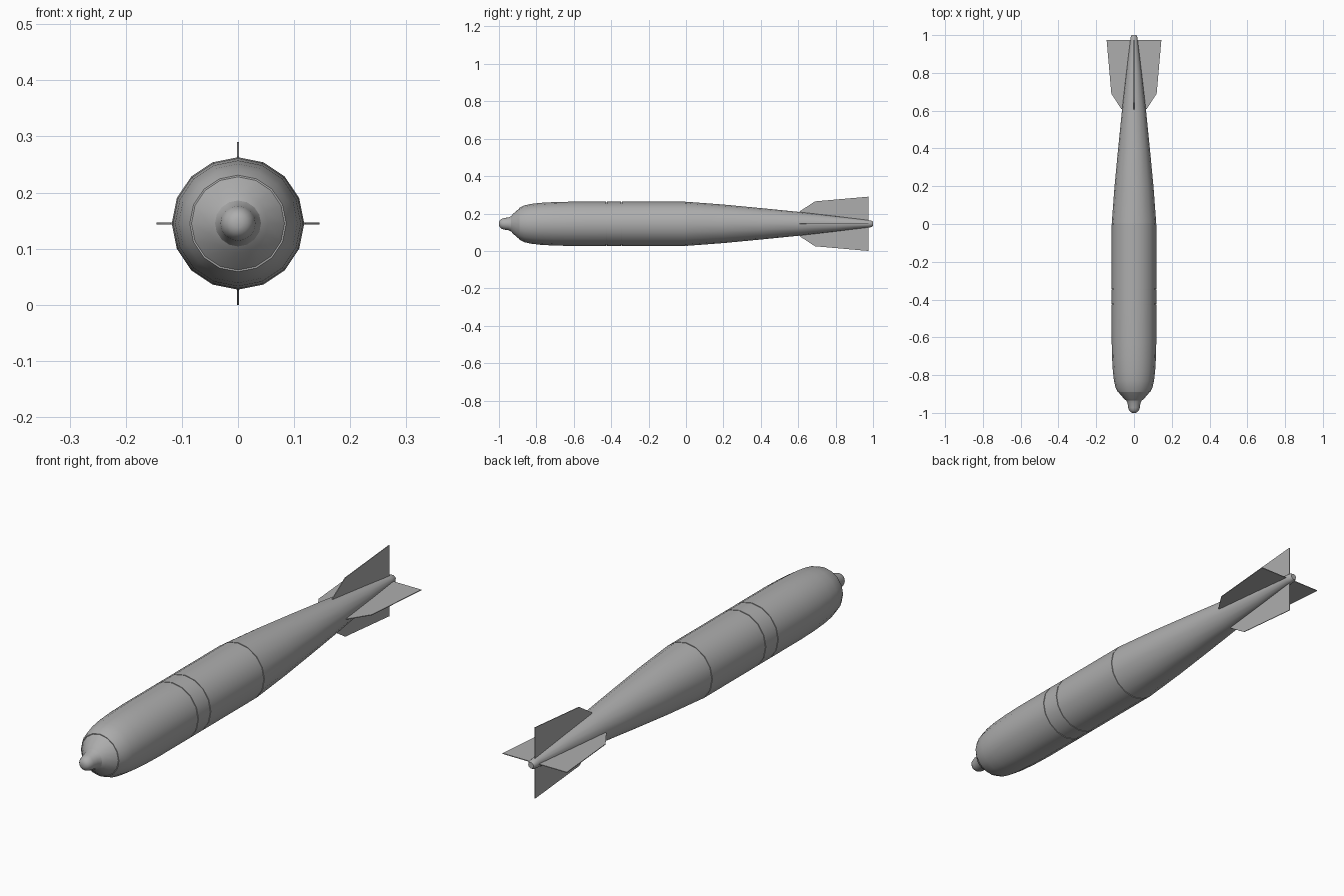
import bpy, bmesh, math
from mathutils import Matrix

cube = bpy.data.objects.get("Cube")
if cube:
    bpy.data.objects.remove(cube)

AXIS_Z = 0.145
SIDES = 16
R = 0.118

grey = bpy.data.materials.new("plain grey")
GREY = (0.42, 0.42, 0.42, 1)
grey.diffuse_color = GREY
grey.use_nodes = True
grey.node_tree.nodes["Principled BSDF"].inputs["Base Color"].default_value = GREY


def finish(bm, name, angle):
    bmesh.ops.recalc_face_normals(bm, faces=bm.faces)
    mesh = bpy.data.meshes.new(name)
    bm.to_mesh(mesh)
    bm.free()
    mesh.materials.append(grey)
    ob = bpy.data.objects.new(name, mesh)
    bpy.context.collection.objects.link(ob)
    bpy.ops.object.select_all(action='DESELECT')
    ob.select_set(True)
    bpy.context.view_layer.objects.active = ob
    bpy.ops.object.shade_smooth_by_angle(angle=math.radians(angle))
    return ob


def lathe(name, profile, angle=32):
    """Turn (y, radius) points around the long axis; both ends are closed."""
    bm = bmesh.new()
    rings = []
    for y, r in profile:
        rings.append([bm.verts.new((r * math.sin(2 * math.pi * i / SIDES), y,
                                    AXIS_Z + r * math.cos(2 * math.pi * i / SIDES)))
                      for i in range(SIDES)])
    for a, b in zip(rings, rings[1:]):
        for i in range(SIDES):
            j = (i + 1) % SIDES
            bm.faces.new((a[i], a[j], b[j], b[i]))
    bm.faces.new(rings[0])
    bm.faces.new(rings[-1])
    return finish(bm, name, angle)


# Nose: fuse cone and rounded tip
lathe("nose_cone", [(-0.935, 0.041), (-0.925, 0.053), (-0.89, 0.083)])
lathe("nose_tip", [(-1.0, 0.008), (-0.996, 0.018), (-0.987, 0.026), (-0.972, 0.031),
                   (-0.95, 0.034), (-0.935, 0.041)], 50)

# Hull sections, separated by fine seams
G = 0.002
lathe("front_hull", [(-0.89, 0.086), (-0.865, 0.098), (-0.83, 0.106), (-0.78, 0.112),
                     (-0.71, 0.116), (-0.63, R), (-0.425 - G, R)])
lathe("middle_band", [(-0.425 + G, R), (-0.345 - G, R)])
lathe("rear_hull", [(-0.345 + G, R), (-G, R)])
for name, y in (("front_seam", -0.425), ("band_seam", -0.345), ("tail_seam", 0)):
    lathe(name, [(y - 2 * G, R - 0.003), (y + 2 * G, R - 0.003)])

# Tapered tail with a rounded end
lathe("tail_cone", [(G, R), (0.2, 0.103), (0.4, 0.084), (0.6, 0.064), (0.8, 0.041),
                    (0.97, 0.02), (0.99, 0.018), (1.0, 0.012)], 50)

# Four thin fins
FIN = [(0.6, 0.05), (0.61, 0.068), (0.69, 0.12), (0.975, 0.145), (0.975, 0.01)]
T = 0.0015
for k, name in enumerate(("top_fin", "left_fin", "bottom_fin", "right_fin")):
    bm = bmesh.new()
    face = bm.faces.new([bm.verts.new((-T, y, r)) for y, r in FIN])
    ext = bmesh.ops.extrude_face_region(bm, geom=[face])
    bmesh.ops.translate(bm, vec=(2 * T, 0, 0),
                        verts=[v for v in ext["geom"] if isinstance(v, bmesh.types.BMVert)])
    bm.transform(Matrix.Translation((0, 0, AXIS_Z)) @ Matrix.Rotation(k * math.pi / 2, 4, 'Y'))
    finish(bm, name, 30)
